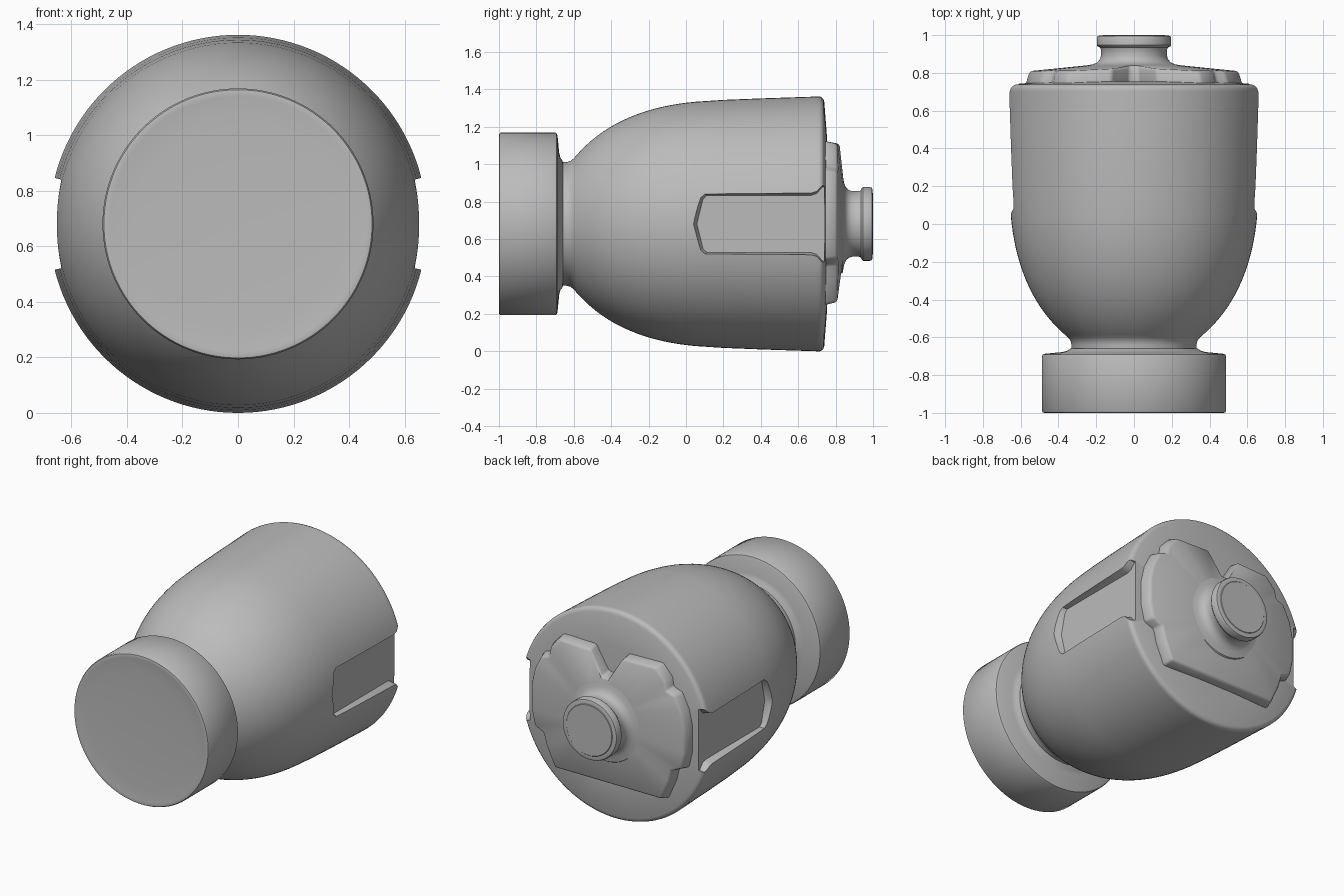
import bpy, bmesh, math
from mathutils import Vector
from mathutils.geometry import interpolate_bezier

if "Cube" in bpy.data.objects:
    bpy.data.objects.remove(bpy.data.objects["Cube"], do_unlink=True)

AXIS_Z = 0.681   # height of the turning axis, which runs along y
STEPS = 128

grey = bpy.data.materials.new("plain_grey")
grey.use_nodes = True
grey.diffuse_color = (0.5, 0.5, 0.5, 1)
grey.node_tree.nodes["Principled BSDF"].inputs["Base Color"].default_value = (0.5, 0.5, 0.5, 1)


def loft(name, rings):
    """Skin equal-sized rings of points and close both ends."""
    bm = bmesh.new()
    rows = [[bm.verts.new(p) for p in ring] for ring in rings]
    for a, b in zip(rows, rows[1:]):
        for i in range(len(a)):
            j = (i + 1) % len(a)
            bm.faces.new((a[i], a[j], b[j], b[i]))
    bm.faces.new(rows[0])
    bm.faces.new(rows[-1])
    bmesh.ops.recalc_face_normals(bm, faces=bm.faces)
    mesh = bpy.data.meshes.new(name)
    bm.to_mesh(mesh)
    bm.free()
    mesh.materials.append(grey)
    obj = bpy.data.objects.new(name, mesh)
    bpy.context.collection.objects.link(obj)
    return obj


def lathe(name, profile):
    """Turn (y, radius) pairs about the long axis."""
    turns = [2 * math.pi * i / STEPS for i in range(STEPS)]
    return loft(name, [[(r * math.cos(t), y, AXIS_Z + r * math.sin(t)) for t in turns]
                       for y, r in profile])


def activate(obj):
    bpy.ops.object.select_all(action='DESELECT')
    obj.select_set(True)
    bpy.context.view_layer.objects.active = obj


def apply_modifiers(obj):
    activate(obj)
    for mod in list(obj.modifiers):
        bpy.ops.object.modifier_apply(modifier=mod.name)


def smooth(obj):
    activate(obj)
    bpy.ops.object.shade_smooth_by_angle(angle=math.radians(35))


# Front cap: short drum with softened rims and a slightly dished face
front_cap = lathe("front_cap", [
    (-0.99, 0.02), (-0.991, 0.2), (-0.994, 0.38), (-0.998, 0.46), (-1.0, 0.474),
    (-0.998, 0.483), (-0.99, 0.488), (-0.70, 0.488), (-0.692, 0.484), (-0.687, 0.472),
    (-0.678, 0.38), (-0.672, 0.355), (-0.66, 0.338), (-0.65, 0.3)])

# Main body: narrow neck, swelling bell and gently coned back
bell = interpolate_bezier(Vector((-0.60, 0.35, 0)), Vector((-0.50, 0.47, 0)),
                          Vector((-0.32, 0.62, 0)), Vector((0.05, 0.653, 0)), 24)
body = lathe("body", [(-0.70, 0.33), (-0.64, 0.33), (-0.618, 0.336)]
             + [(p.x, p.y) for p in bell]
             + [(0.2, 0.663), (0.4, 0.671), (0.7, 0.681), (0.715, 0.681), (0.726, 0.677),
                (0.734, 0.668), (0.739, 0.655), (0.755, 0.45), (0.755, 0.1)])

# Side slots: flat-floored, pointed at the front, flaring open at the back
half_slot = [(0.05, 0), (0.083, 0.125), (0.105, 0.145), (0.67, 0.145),
             (0.70, 0.155), (0.73, 0.19), (0.85, 0.20)]
slot = half_slot + [(y, -z) for y, z in reversed(half_slot[1:])]
for side in (1, -1):
    rings = []
    for x, grow in ((0.61, -0.008), (0.70, 0.03)):
        rings.append([(side * x, y - grow * (y < 0.5),
                       AXIS_Z + z + math.copysign(grow, z) * (z != 0)) for y, z in slot])
    cutter = loft("slot_cutter", rings)
    cutter.hide_render = True
    cut = body.modifiers.new("slot", 'BOOLEAN')
    cut.operation = 'DIFFERENCE'
    cut.solver = 'EXACT'
    cut.object = cutter
    apply_modifiers(body)
    bpy.data.objects.remove(cutter, do_unlink=True)

# Back plate: notched outline with a shallow cone on top
half_plate = [(0.025, 0.29), (0.12, 0.445), (0.36, 0.445), (0.43, 0.37), (0.44, 0.31),
              (0.50, 0.29), (0.55, 0.19), (0.575, 0.08), (0.575, -0.08), (0.55, -0.19),
              (0.48, -0.22), (0.46, -0.30), (0.40, -0.435)]
outline = half_plate + [(-x, z) for x, z in reversed(half_plate)]


def plate_ring(scale, y=None):
    ring = []
    for x, z in outline:
        x, z = x * scale, z * scale
        height = 0.845 - 0.1 * (math.hypot(x, z) - 0.2) if y is None else y
        ring.append((x, height, AXIS_Z + z))
    return ring


hub_ring = [(0.17 * x / math.hypot(x, z), 0.848, AXIS_Z + 0.17 * z / math.hypot(x, z))
            for x, z in outline]
back_plate = loft("back_plate", [plate_ring(1.0, 0.735), plate_ring(0.96), hub_ring])
bevel = back_plate.modifiers.new("soft_edges", 'BEVEL')
bevel.width = 0.014
bevel.segments = 2
bevel.limit_method = 'ANGLE'
bevel.angle_limit = math.radians(40)
apply_modifiers(back_plate)

# Rear knob: flared foot, neck and flanged button
rear_knob = lathe("rear_knob", [
    (0.82, 0.27), (0.838, 0.26), (0.845, 0.22), (0.855, 0.195), (0.872, 0.18),
    (0.89, 0.175), (0.925, 0.175), (0.935, 0.18), (0.94, 0.192), (0.947, 0.197),
    (0.985, 0.197), (0.994, 0.193), (0.997, 0.184), (0.997, 0.166), (1.0, 0.163), (1.0, 0.05)])

for part in (front_cap, body, back_plate, rear_knob):
    smooth(part)
